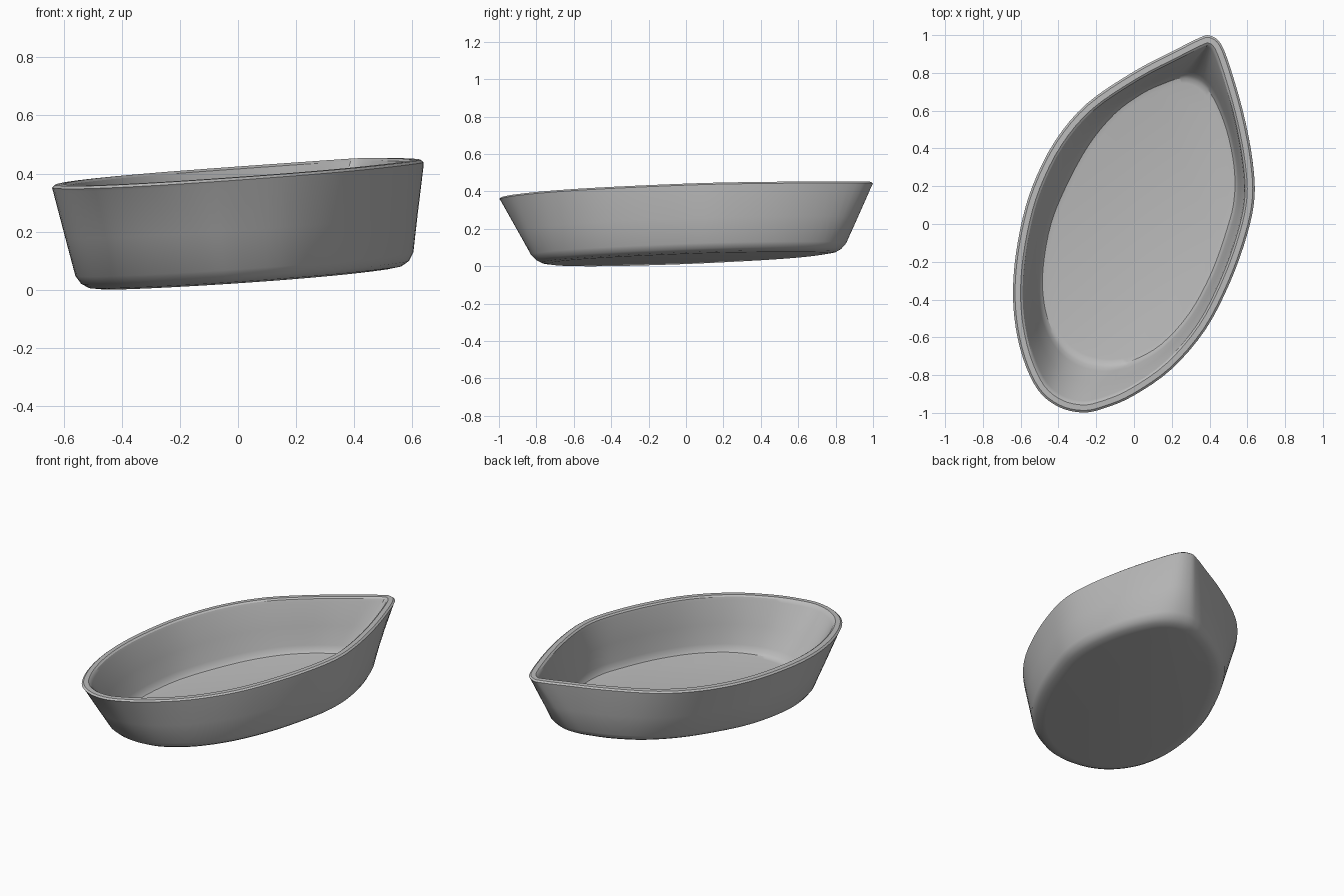
import bpy
import bmesh
from mathutils import Vector

cube = bpy.data.objects.get("Cube")
if cube:
    bpy.data.objects.remove(cube, do_unlink=True)

# Matching plan outlines, clockwise from the pointed end: outer lip and inside floor
LIP = [(.40, 1), (.465, .95), (.53, .77), (.59, .55), (.63, .33), (.64, .14), (.60, -.06),
       (.51, -.31), (.38, -.56), (.20, -.77), (0, -.91), (-.15, -.975), (-.27, -1),
       (-.40, -.97), (-.51, -.88), (-.59, -.71), (-.635, -.50), (-.64, -.28), (-.605, -.03),
       (-.54, .20), (-.42, .44), (-.25, .64), (0, .81), (.22, .925), (.34, .985)]
FLOOR = [(.28, .78), (.36, .75), (.43, .67), (.50, .50), (.54, .30), (.54, .13), (.505, -.02),
         (.42, -.26), (.30, -.48), (.15, -.645), (0, -.73), (-.10, -.75), (-.19, -.745),
         (-.29, -.715), (-.38, -.65), (-.455, -.535), (-.49, -.39), (-.49, -.22), (-.45, 0),
         (-.37, .20), (-.25, .42), (-.11, .59), (.04, .70), (.16, .755), (.22, .775)]

# Wall section: (blend from floor to lip outline, outward offset, height)
SECTION = [(0, -.02, 0), (0, .02, .006), (.03, .042, .022), (.12, .048, .05),
           (.5, .027, .185), (.95, .003, .35), (1, -.002, .36), (1, -.013, .369),
           (1, -.042, .37), (1, -.053, .362), (.96, -.054, .345), (.5, -.028, .2),
           (.15, -.008, .085), (.06, -.006, .055), (0, -.01, .041), (0, -.035, .036)]


def smooth_loop(points, steps=4):
    """Closed Catmull-Rom curve through the points."""
    pts = [Vector(p) for p in points]
    n = len(pts)
    loop = []
    for i in range(n):
        a, b, c, d = (pts[(i + k) % n] for k in (-1, 0, 1, 2))
        for s in range(steps):
            t = s / steps
            loop.append(b + (c - a) * t / 2 + (a - b * 2.5 + c * 2 - d / 2) * t ** 2
                        + ((b - c) * 3 + d - a) * t ** 3 / 2)
    return loop


def offset_loop(loop, distance):
    """Move a clockwise loop outwards along its normals."""
    result = []
    for i, p in enumerate(loop):
        tangent = (loop[(i + 1) % len(loop)] - loop[i - 1]).normalized()
        result.append(p + Vector((-tangent.y, tangent.x)) * distance)
    return result


def tilt(p, height):
    """The whole dish leans gently towards one end."""
    return (p.x, p.y, .036 + height + .059 * p.x + .022 * p.y)


lip, floor = smooth_loop(LIP), smooth_loop(FLOOR)
bm = bmesh.new()
rings = []
for blend, distance, height in SECTION:
    loop = [f.lerp(r, blend) for f, r in zip(floor, lip)]
    rings.append([bm.verts.new(tilt(p, height)) for p in offset_loop(loop, distance)])

# Skin the rings, then close the underside and the inside floor
for low, high in zip(rings, rings[1:]):
    for i in range(len(low)):
        bm.faces.new((low[i - 1], low[i], high[i], high[i - 1]))
bm.faces.new(rings[0])
bm.faces.new(rings[-1])
bmesh.ops.recalc_face_normals(bm, faces=bm.faces)

# Rest the lowest point on the ground
bmesh.ops.translate(bm, verts=bm.verts, vec=(0, 0, -min(v.co.z for v in bm.verts)))

mesh = bpy.data.meshes.new("dish_shell")
bm.to_mesh(mesh)
bm.free()
dish = bpy.data.objects.new("dish_shell", mesh)
bpy.context.collection.objects.link(dish)

# Plain grey finish
grey = bpy.data.materials.new("plain_grey")
grey.use_nodes = True
colour = (.5, .5, .5, 1)
grey.diffuse_color = colour
for node in grey.node_tree.nodes:
    if node.type == "BSDF_PRINCIPLED":
        node.inputs["Base Color"].default_value = colour
mesh.materials.append(grey)

bpy.ops.object.select_all(action="DESELECT")
dish.select_set(True)
bpy.context.view_layer.objects.active = dish
bpy.ops.object.shade_smooth_by_angle()
